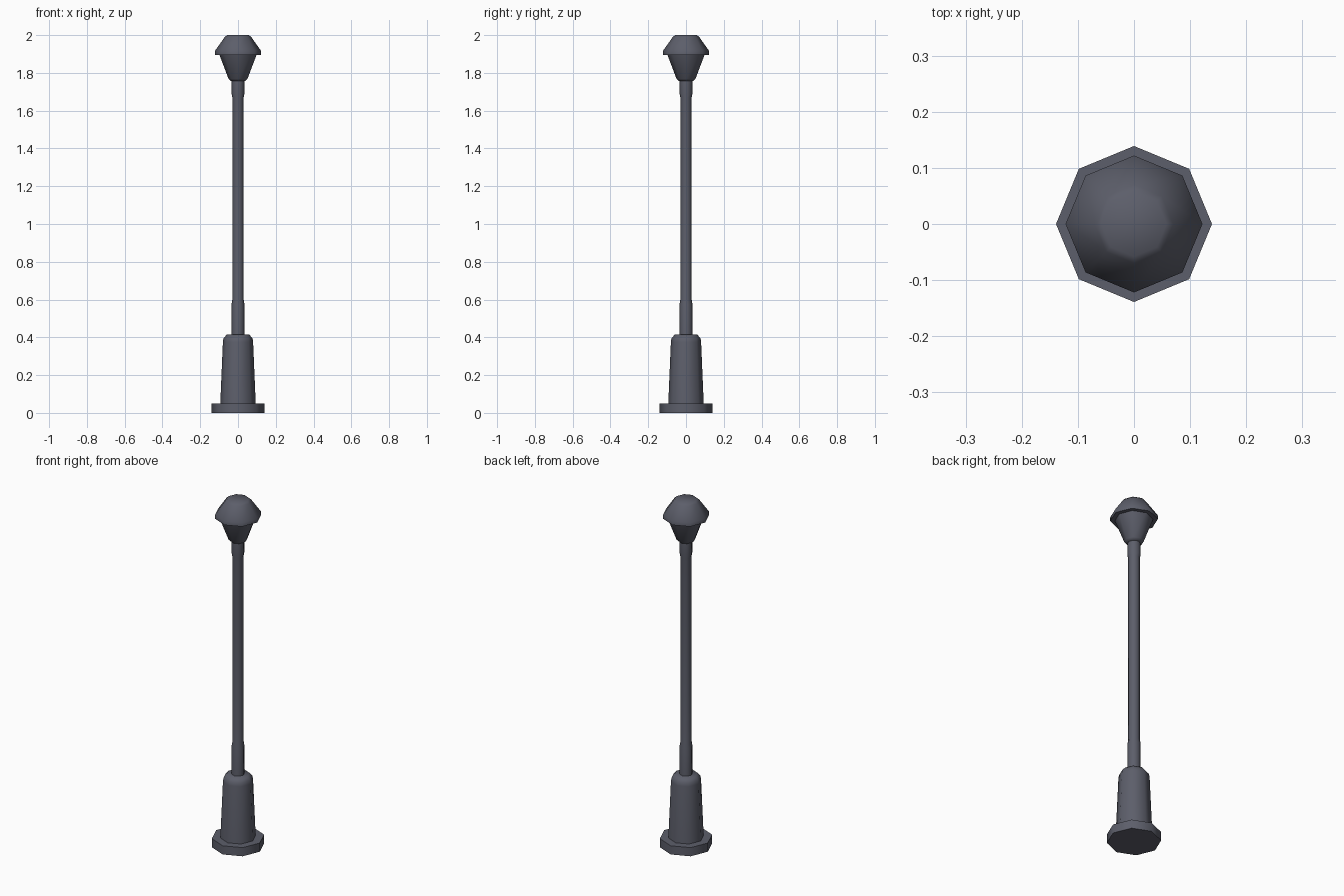
import bpy
import bmesh
from math import cos, sin, pi, radians

if "Cube" in bpy.data.objects:
    bpy.data.objects.remove(bpy.data.objects["Cube"], do_unlink=True)

SIDES = 8

# Single painted metal colour
metal = bpy.data.materials.new("dark_grey_metal")
colour = (0.108, 0.113, 0.145, 1)
metal.use_nodes = True
metal.diffuse_color = colour
bsdf = metal.node_tree.nodes["Principled BSDF"]
bsdf.inputs["Base Color"].default_value = colour
bsdf.inputs["Roughness"].default_value = 0.7


def turned_part(name, profile, angle=60):
    """Closed eight-sided solid from (radius, height) rings, bottom to top."""
    bm = bmesh.new()
    rings = []
    for radius, z in profile:
        ring = []
        for i in range(SIDES):
            a = 2 * pi * i / SIDES
            ring.append(bm.verts.new((radius * cos(a), radius * sin(a), z)))
        rings.append(ring)
    for low, high in zip(rings, rings[1:]):
        for i in range(SIDES):
            j = (i + 1) % SIDES
            bm.faces.new((low[i], low[j], high[j], high[i]))
    bm.faces.new(rings[0][::-1])
    bm.faces.new(rings[-1])
    mesh = bpy.data.meshes.new(name)
    bm.to_mesh(mesh)
    bm.free()
    mesh.materials.append(metal)
    part = bpy.data.objects.new(name, mesh)
    bpy.context.collection.objects.link(part)
    bpy.ops.object.select_all(action="DESELECT")
    part.select_set(True)
    bpy.context.view_layer.objects.active = part
    bpy.ops.object.shade_smooth_by_angle(angle=radians(angle))
    return part


# Foot plate and tapered pedestal
turned_part("foot_plate", [(0.139, 0), (0.139, 0.05)])
turned_part("pedestal", [(0.094, 0.045), (0.08, 0.375), (0.077, 0.395), (0.06, 0.414)])

# Pole with a thicker collar at each end
turned_part("pole", [(0.034, 0.41), (0.034, 0.575), (0.03, 0.6),
                     (0.03, 1.67), (0.034, 1.69), (0.034, 1.762)])

# Lamp head: flared holder under a faceted cap
turned_part("lamp_holder", [(0.038, 1.757), (0.05, 1.768), (0.1, 1.9)])
turned_part("lamp_cap", [(0.122, 1.895), (0.122, 1.917), (0.07, 1.99), (0.058, 2.0)])
